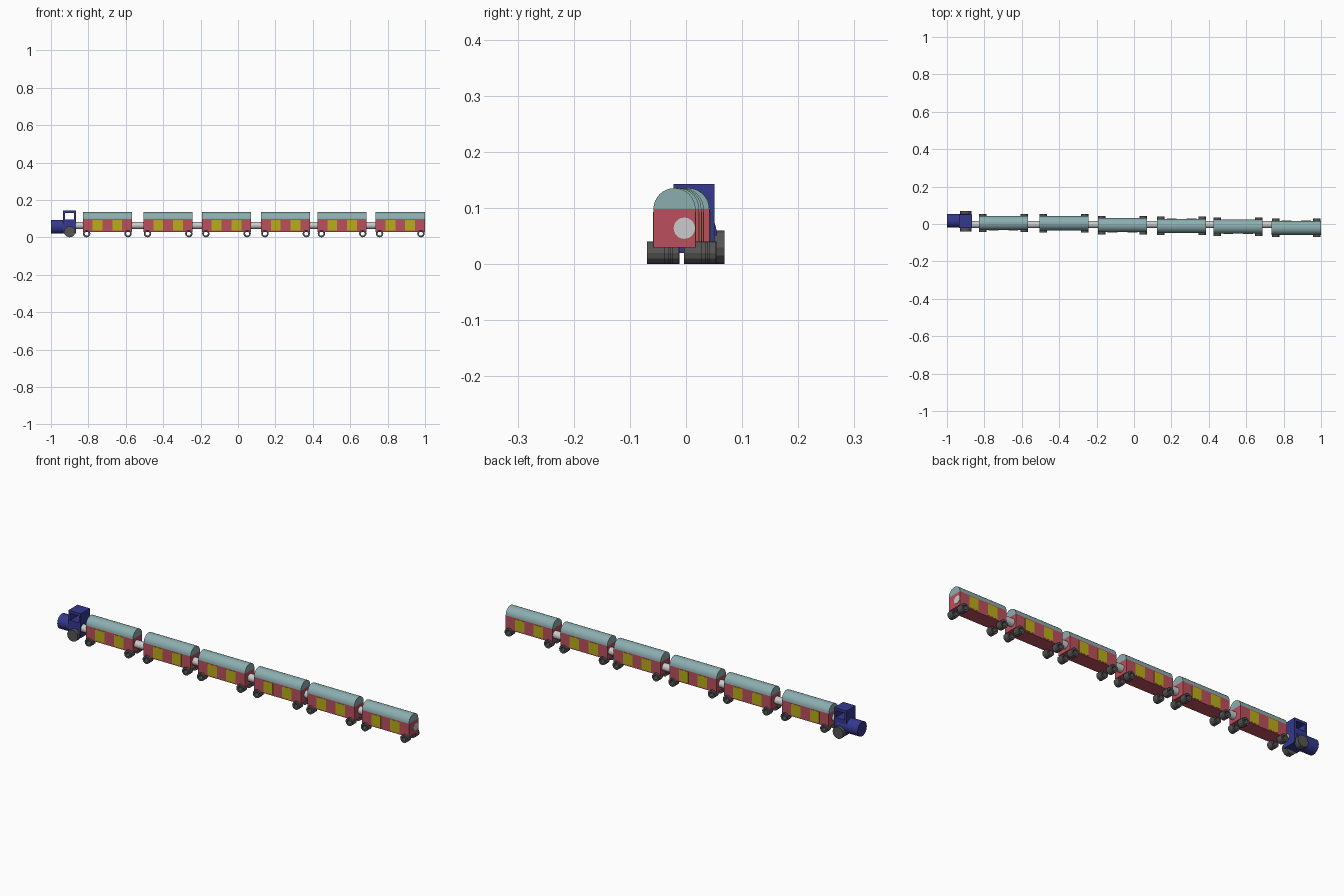
import bpy, bmesh, math
from mathutils import Matrix, Vector

if "Cube" in bpy.data.objects:
    bpy.data.objects.remove(bpy.data.objects["Cube"])


def mat(name, rgb):
    m = bpy.data.materials.new(name)
    m.diffuse_color = (*rgb, 1)
    m.use_nodes = True
    m.node_tree.nodes["Principled BSDF"].inputs["Base Color"].default_value = m.diffuse_color
    return m


BLUE = mat("engine_blue", (0.035, 0.04, 0.27))
RED = mat("carriage_red", (0.50, 0.08, 0.11))
YELLOW = mat("window_yellow", (0.48, 0.42, 0.01))
TEAL = mat("roof_teal", (0.26, 0.42, 0.43))
DARK = mat("wheel_grey", (0.09, 0.09, 0.09))


def add(name, bm, material):
    bmesh.ops.recalc_face_normals(bm, faces=bm.faces)
    me = bpy.data.meshes.new(name)
    bm.to_mesh(me)
    bm.free()
    ob = bpy.data.objects.new(name, me)
    bpy.context.collection.objects.link(ob)
    if material:
        me.materials.append(material)
    return ob


def box(name, x, y, z, material):
    """Box from (min, max) pairs."""
    bm = bmesh.new()
    lo, hi = Vector((x[0], y[0], z[0])), Vector((x[1], y[1], z[1]))
    bmesh.ops.create_cube(bm, size=1, matrix=Matrix.Translation((lo + hi) / 2)
                          @ Matrix.Diagonal((*(hi - lo), 1)))
    return add(name, bm, material)


def prism(name, profile, axis, a, b, material):
    """Extrude a closed profile along x (profile is y,z) or y (profile is x,z)."""
    bm = bmesh.new()
    pt = (lambda p: (a, *p)) if axis == 'x' else (lambda p: (p[0], a, p[1]))
    face = bm.faces.new([bm.verts.new(pt(p)) for p in profile])
    ext = bmesh.ops.extrude_face_region(bm, geom=[face])["geom"]
    move = Vector((b - a, 0, 0)) if axis == 'x' else Vector((0, b - a, 0))
    bmesh.ops.translate(bm, vec=move, verts=[v for v in ext if isinstance(v, bmesh.types.BMVert)])
    if not any(f.is_valid and abs(f.calc_center_median()[0 if axis == 'x' else 1] - a) < 1e-6
               for f in bm.faces):
        bm.faces.new([v for v in bm.verts][:len(profile)])
    return add(name, bm, material)


def circle(u, v, r, n):
    return [(u + r * math.cos(2 * math.pi * i / n), v + r * math.sin(2 * math.pi * i / n))
            for i in range(n)]


def ring(name, x, z, r_out, r_in, y0, y1, n=12):
    """Hollow wheel with its axis along y."""
    bm = bmesh.new()
    loops = [[bm.verts.new((px, y, pz)) for px, pz in circle(x, z, r, n)]
             for r, y in ((r_out, y0), (r_out, y1), (r_in, y1), (r_in, y0))]
    for k in range(4):
        p, q = loops[k], loops[(k + 1) % 4]
        for i in range(n):
            j = (i + 1) % n
            bm.faces.new((p[i], p[j], q[j], q[i]))
    return add(name, bm, DARK)


def smooth(ob):
    for o in bpy.context.selected_objects:
        o.select_set(False)
    ob.select_set(True)
    bpy.context.view_layer.objects.active = ob
    bpy.ops.object.shade_smooth_by_angle()


# Carriages: (start x, centre y), drifting slightly sideways along the train
L, HW = 0.263, 0.0375
cars = [(-0.83, 0.005), (-0.505, 0.004), (-0.193, -0.006),
        (0.123, -0.010), (0.425, -0.014), (0.736, -0.0205)]
for n, (x0, y) in enumerate(cars, 1):
    x1 = x0 + L
    box(f"carriage_body_{n}", (x0, x1), (y - HW, y + HW), (0.03, 0.098), RED)
    arc = [(y + HW * math.cos(math.pi * i / 16), 0.098 + HW * math.sin(math.pi * i / 16))
           for i in range(17)]
    smooth(prism(f"carriage_roof_{n}", arc, 'x', x0, x1, TEAL))
    # two window panels showing on both sides
    for k in (1, 3):
        box(f"carriage_window_{n}_{k}", (x0 + k * L / 5, x0 + (k + 1) * L / 5),
            (y - HW - 0.001, y + HW + 0.001), (0.036, 0.093), YELLOW)
    # hollow wheels at the four corners
    for e, wx in (("front", x0 + 0.021), ("rear", x1 - 0.021)):
        for s in (-1, 1):
            ring(f"carriage_wheel_{n}_{e}_{'left' if s < 0 else 'right'}", wx, 0.02,
                 0.02, 0.011, y + s * 0.017, y + s * 0.049)

# Coupling rod running through every carriage
smooth(prism("coupling_rod", circle(-0.003, 0.064, 0.019, 24), 'x', -0.87, 1.0, None))

# Engine boiler
EY = 0.0145
smooth(prism("boiler", circle(EY + 0.003, 0.057, 0.037, 32), 'x', -1.0, -0.88, BLUE))

# Engine cab: solid lower part, front and rear walls, roof, open sides
side = (EY - 0.037, EY + 0.0365)
box("cab_base", (-0.935, -0.866), side, (0.02, 0.095), BLUE)
box("cab_front_wall", (-0.935, -0.925), side, (0.095, 0.13), BLUE)
box("cab_rear_wall", (-0.876, -0.866), side, (0.095, 0.13), BLUE)
box("cab_roof", (-0.935, -0.866), side, (0.13, 0.143), BLUE)

# Engine wheels
for s in (-1, 1):
    prism(f"engine_wheel_{'left' if s < 0 else 'right'}", circle(-0.9, 0.03, 0.03, 12), 'y',
          EY + s * 0.026, EY + s * 0.0545, DARK)
